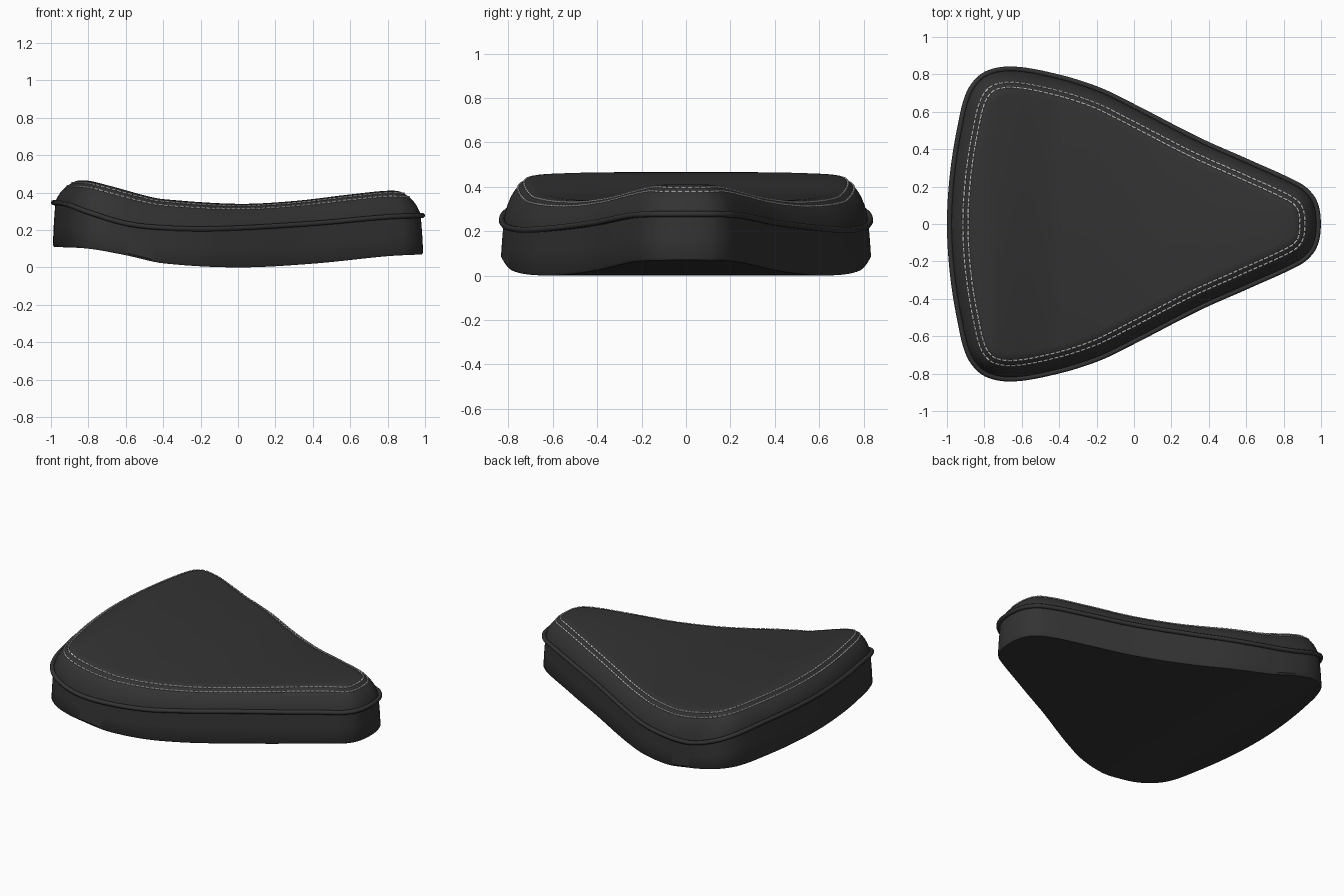
import bpy, math
from mathutils import Vector, kdtree

cube = bpy.data.objects.get("Cube")
if cube:
    bpy.data.objects.remove(cube)


def material(name, rgb):
    m = bpy.data.materials.new(name)
    m.use_nodes = True
    m.diffuse_color = (*rgb, 1)
    m.node_tree.nodes["Principled BSDF"].inputs["Base Color"].default_value = (*rgb, 1)
    return m


leather = material("black leather", (0.033, 0.033, 0.033))
thread = material("pale thread", (0.6, 0.6, 0.6))


def height(points):
    """Smooth height along the length, through (x, z) points."""
    n = len(points)

    def slope(i):
        a, b = points[max(i - 1, 0)], points[min(i + 1, n - 1)]
        return (b[1] - a[1]) / (b[0] - a[0])

    def f(x):
        x = min(max(x, points[0][0]), points[-1][0])
        i = max(k for k in range(n - 1) if points[k][0] <= x)
        (x0, z0), (x1, z1) = points[i], points[i + 1]
        w = x1 - x0
        t = (x - x0) / w
        return (z0 * (1 + 2 * t) * (1 - t) ** 2 + z1 * t * t * (3 - 2 * t)
                + w * slope(i) * t * (1 - t) ** 2 + w * slope(i + 1) * t * t * (t - 1))
    return f


bottom_z = height([(-1, .11), (-.8, .1), (-.6, .065), (-.4, .022), (0, 0),
                   (.4, .02), (.8, .06), (1, .07)])
seam_z = height([(-1, .348), (-.92, .338), (-.8, .295), (-.6, .235), (-.4, .212), (-.1, .207),
                 (.4, .235), (.8, .27), (1, .278)])
crown_z = height([(-1, .452), (-.82, .465), (-.7, .44), (-.5, .385), (-.4, .365), (0, .34),
                  (.3, .355), (.6, .39), (.8, .41), (.9, .405), (1, .395)])

# Outline: one half from tail to nose, mirrored and smoothed
half = [(-.997, 0), (-.983, .25), (-.945, .5), (-.89, .71), (-.8, .81), (-.65, .84),
        (-.4, .797), (-.18, .727), (0, .64), (.35, .46), (.62, .34), (.89, .215),
        (.957, .155), (.987, .09), (.997, 0)]
ctrl = [Vector((x, y)) for x, y in half]
ctrl += [Vector((x, -y)) for x, y in half[-2:0:-1]]
STEPS, n = 12, len(ctrl)
outline = []
for i in range(n):
    p0, p1, p2, p3 = (ctrl[(i + k) % n] for k in (-1, 0, 1, 2))
    # tangents scaled to the uneven spacing
    a, b, c = (p1 - p0).length, (p2 - p1).length, (p3 - p2).length
    m1 = (p2 - p0) * (b / (a + b))
    m2 = (p3 - p1) * (b / (b + c))
    for s in range(STEPS):
        t = s / STEPS
        outline.append(p1 * (1 + 2 * t) * (1 - t) ** 2 + p2 * t * t * (3 - 2 * t)
                       + m1 * t * (1 - t) ** 2 + m2 * t * t * (t - 1))
N = len(outline)
tree = kdtree.KDTree(N)
for i, p in enumerate(outline):
    tree.insert((p.x, p.y, 0), i)
tree.balance()


def inset(d):
    """Outline moved inward by d, kept clear of itself at the tight nose."""
    ring = []
    for i in range(N):
        t = (outline[(i + 1) % N] - outline[i - 1]).normalized()
        p = Vector((outline[i].x + t.y * d, outline[i].y - t.x * d, 0))
        for _ in range(25):
            q, _k, dist = tree.find(p)
            if dist >= d - 1e-4 or dist < 1e-6:
                break
            p += (p - q) * ((d - dist) / dist)
        ring.append(p)
    return ring


def lifted(d, z):
    return [Vector((p.x, p.y, z(p.x))) for p in inset(d)]


def cushion_ring(d, f):
    return lifted(d, lambda x: seam_z(x) + (crown_z(x) - seam_z(x)) * f)


def shell(name, rings, angle):
    """Skin a stack of rings and close the last one with cross strips."""
    verts = [p for r in rings for p in r]
    faces = []
    for k in range(len(rings) - 1):
        for i in range(N):
            j = (i + 1) % N
            faces.append((k * N + i, (k + 1) * N + i, (k + 1) * N + j, k * N + j))
    o = (len(rings) - 1) * N
    for i in range(N // 2):
        strip = [o + i, o + (N - i) % N, o + N - i - 1, o + i + 1]
        faces.append(tuple(dict.fromkeys(strip)))
    mesh = bpy.data.meshes.new(name)
    mesh.from_pydata(verts, [], faces)
    mesh.materials.append(leather)
    ob = bpy.data.objects.new(name, mesh)
    bpy.context.collection.objects.link(ob)
    bpy.ops.object.select_all(action='DESELECT')
    ob.select_set(True)
    bpy.context.view_layer.objects.active = ob
    bpy.ops.object.mode_set(mode='EDIT')
    bpy.ops.mesh.select_all(action='SELECT')
    bpy.ops.mesh.normals_make_consistent(inside=False)
    bpy.ops.object.mode_set(mode='OBJECT')
    # an open shell must face away from its middle
    flip = mesh.polygons[-N // 4].normal.z * (1 if "cushion" in name else -1)
    if flip < 0:
        mesh.flip_normals()
    bpy.ops.object.shade_smooth_by_angle(angle=math.radians(angle))


def tube(name, paths, radius, mat, cyclic):
    cu = bpy.data.curves.new(name, 'CURVE')
    cu.dimensions = '3D'
    cu.bevel_depth = radius
    cu.bevel_resolution = 2
    cu.use_fill_caps = True
    for path in paths:
        sp = cu.splines.new('POLY')
        sp.points.add(len(path) - 1)
        for pt, p in zip(sp.points, path):
            pt.co = (*p, 1)
        sp.use_cyclic_u = cyclic
    cu.materials.append(mat)
    bpy.context.collection.objects.link(bpy.data.objects.new(name, cu))


def dashes(ring, pitch, fill):
    """Cut a closed ring into evenly spaced short stitches."""
    marks, total = [0], 0
    for i in range(N):
        total += (ring[(i + 1) % N] - ring[i]).length
        marks.append(total)

    def at(s):
        i = max(k for k in range(N) if marks[k] <= s)
        seg = max(marks[i + 1] - marks[i], 1e-9)
        return ring[i].lerp(ring[(i + 1) % N], (s - marks[i]) / seg)
    count = round(total / pitch)
    step = total / count
    return [[at(k * step), at((k + fill / 2) * step), at((k + fill) * step)]
            for k in range(count)]


# Padded top: steep shoulder rolling over to the crown
OUTER, INNER = (.083, .79), (.11, .92)
shoulder = [(.02, 0), (.026, .17), (.035, .33), (.048, .51), (.064, .66), OUTER, INNER,
            (.13, .98), (.15, 1)]
shell("seat_cushion", [cushion_ring(*s) for s in shoulder], 60)

# Side band with a flat underside
shell("seat_base", [lifted(.02, seam_z),
                    lifted(.012, lambda x: .5 * (seam_z(x) + bottom_z(x))),
                    lifted(.007, lambda x: bottom_z(x) + .012),
                    lifted(.014, bottom_z)], 35)

# Piping around the seam
tube("seam_piping", [lifted(.011, seam_z)], .014, leather, True)

# Double row of stitching
for label, row in (("outer", OUTER), ("inner", INNER)):
    tube(label + "_stitching", dashes(cushion_ring(*row), .03, .75), .005, thread, False)
